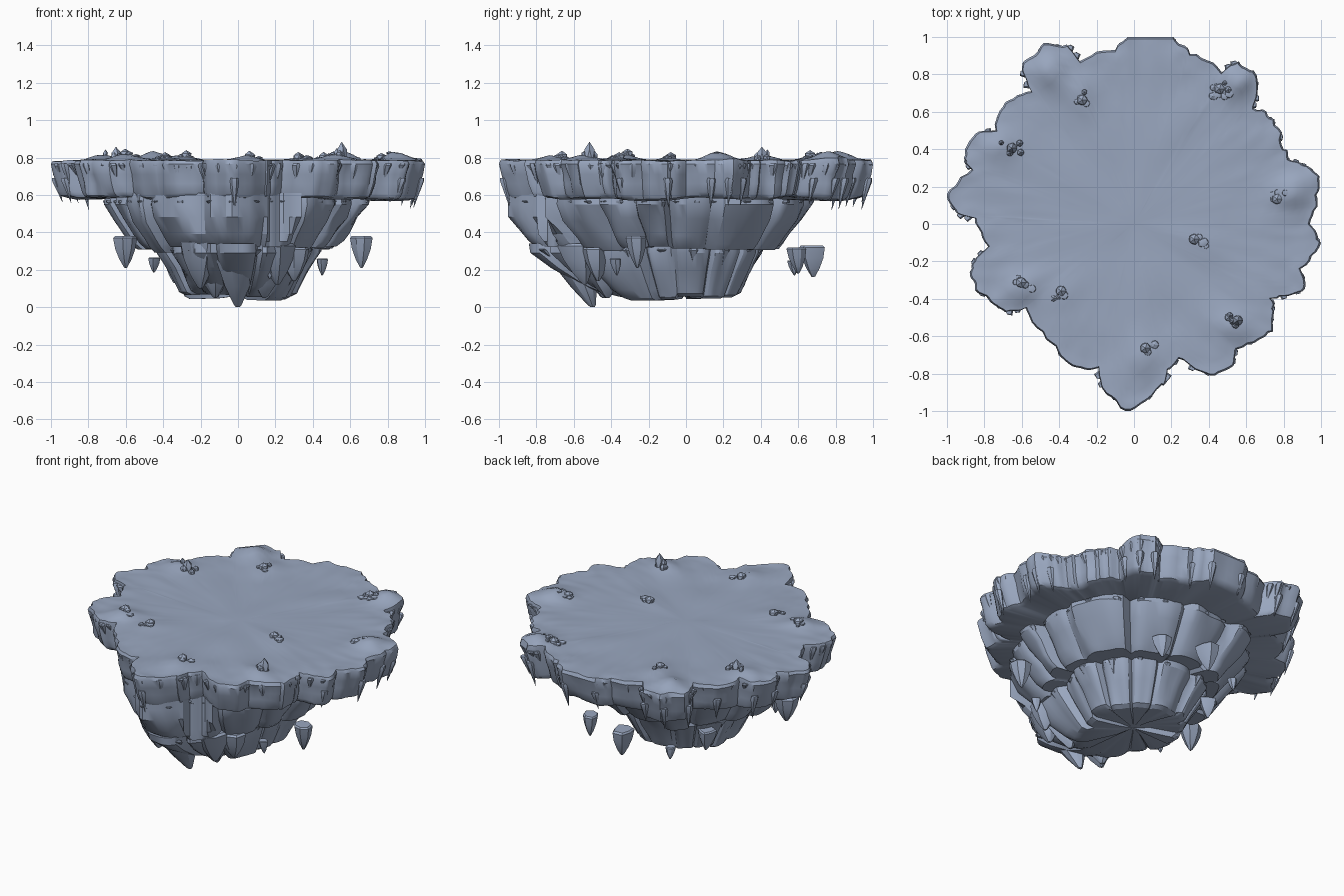
import bpy, bmesh, math, random
from mathutils import Vector, noise

if "Cube" in bpy.data.objects:
    bpy.data.objects.remove(bpy.data.objects["Cube"])

random.seed(4)
stone = bpy.data.materials.new("blue_grey_stone")
stone.diffuse_color = (0.32, 0.385, 0.52, 1)
stone.use_nodes = True
stone.node_tree.nodes["Principled BSDF"].inputs["Base Color"].default_value = stone.diffuse_color

# Plateau rim seen from above, counter-clockwise
RIM = [(1, -.1), (.94, 0), (.98, .14), (.99, .24), (.93, .31), (.84, .34), (.8, .4), (.75, .56),
       (.64, .62), (.66, .7), (.64, .82), (.56, .87), (.47, .81), (.3, .91), (.21, 1), (-.02, 1),
       (-.1, .93), (-.29, .87), (-.36, .96), (-.5, .95), (-.6, .83), (-.55, .71), (-.69, .65),
       (-.74, .5), (-.85, .48), (-.91, .35), (-.87, .29), (-1, .16), (-.95, .06), (-.85, .03),
       (-.78, -.12), (-.87, -.22), (-.85, -.32), (-.78, -.4), (-.69, -.47), (-.58, -.45),
       (-.44, -.64), (-.33, -.76), (-.19, -.77), (-.17, -.88), (-.02, -1), (.15, -.86),
       (.18, -.78), (.24, -.72), (.41, -.81), (.53, -.76), (.55, -.67), (.72, -.58),
       (.75, -.47), (.73, -.4), (.9, -.36), (.89, -.24)]
MOUNDS = [(-.45, .82, .05), (.55, .76, .05), (.84, .17, .045), (-.6, -.33, .04), (.53, -.55, .03),
          (-.72, .42, .03), (-.3, .7, .03), (.05, -.72, .03), (.32, -.08, .015), (-.38, -.37, .015)]


def finish(bm, name, angle=35):
    bmesh.ops.recalc_face_normals(bm, faces=bm.faces)
    me = bpy.data.meshes.new(name)
    bm.to_mesh(me)
    bm.free()
    me.materials.append(stone)
    me.shade_smooth()
    me.set_sharp_from_angle(angle=math.radians(angle))
    ob = bpy.data.objects.new(name, me)
    bpy.context.collection.objects.link(ob)
    return ob


def loft(bm, rings):
    """Skin a stack of equal-length rings and cap both ends."""
    loops = [[bm.verts.new(p) for p in ring] for ring in rings]
    n = len(loops[0])
    for a, b in zip(loops, loops[1:]):
        for i in range(n):
            bm.faces.new((a[i], a[(i + 1) % n], b[(i + 1) % n], b[i]))
    for loop, ring in ((loops[0], rings[0]), (loops[-1], rings[-1])):
        c = bm.verts.new(sum((Vector(p) for p in ring), Vector()) / n)
        for i in range(n):
            bm.faces.new((loop[i], loop[(i + 1) % n], c))


def rough_rim(steps=6):
    """Rim points with bulging, chipped lumps between the corners."""
    pts = []
    for i, p in enumerate(RIM):
        a, b = Vector(p), Vector(RIM[(i + 1) % len(RIM)])
        for k in range(steps):
            q = a.lerp(b, k / steps)
            chip = .03 * noise.noise(Vector((q.x * 16, q.y * 16, 0)))
            chip += .012 * math.sin(math.pi * k / steps)
            pts.append(q * (1 + chip * (k > 0)))
    return [Vector((max(-1, min(1, p.x)), max(-1, min(1, p.y)))) for p in pts]


rim = rough_rim()


def rim_radius(th):
    d = Vector((math.cos(th), math.sin(th)))
    return max(rim, key=lambda p: p.normalized().dot(d)).length


def top_z(x, y):
    z = .785 + .008 * noise.noise(Vector((x * 5, y * 5, 3)))
    z += .008 * noise.noise(Vector((x * 14, y * 14, 5))) * min(1, (x * x + y * y))
    return z + sum(h * math.exp(-((x - a) ** 2 + (y - b) ** 2) / .007) for a, b, h in MOUNDS)


# Plateau: walkable top, cliff wall and underside
rings = []
for s in (.12, .25, .38, .5, .6, .7, .77, .83, .88, .92, .95, .975, .99):
    rings.append([(p.x * s, p.y * s, top_z(p.x * s, p.y * s)) for p in rim])
for z, s in ((.765, 1), (.71, .99), (.66, .98), (.61, .965), (.59, .95), (.58, .92), (.59, .5)):
    ring = []
    for p in rim:
        k = s + .015 * (noise.noise(Vector((p.x * 9, p.y * 9, z * 12))) - .5) * (z < .75)
        dz = .025 * noise.noise(Vector((p.x * 4, p.y * 4, 7))) * (z < .65)
        ring.append((p.x * k, p.y * k, z + dz))
    rings.append(ring)
bm = bmesh.new()
loft(bm, rings)
finish(bm, "plateau")


# Lower cliff tiers, made of side-by-side rock columns
def tier(name, columns, profile, power, limit):
    widths = [random.uniform(.6, 1.5) for _ in range(columns)]
    th, samples = -math.pi / 2 - .5 * widths[0] / sum(widths) * math.tau, []
    for j, w in enumerate(widths):
        step, off = w / sum(widths) * math.tau, random.uniform(-.05, .05) if j else .04
        drop = random.uniform(-.025, .02)
        for k in range(10):
            t = k / 10
            samples.append((th + step * t, 1.01 + off - .08 * abs(2 * t - 1) ** 5, drop))
        th += step
    rings = []
    for z, base, ext in profile:
        ring = []
        for a, g, d in samples:
            r = (base + ext * max(0, -math.sin(a)) ** power) * g
            r *= 1 + .05 * noise.noise(Vector((math.cos(a) * 5, math.sin(a) * 5, z * 7)))
            r = min(r, limit * rim_radius(a))
            ring.append((r * math.cos(a), r * math.sin(a), z + d * (z < profile[0][0] - .1)))
        rings.append(ring)
    bm = bmesh.new()
    loft(bm, rings)
    finish(bm, name, 28)
    return rings[1]


mid_edge = tier("middle_tier", 16, [(.61, .68, .26), (.55, .69, .26), (.47, .645, .26),
                (.38, .57, .26), (.34, .54, .26), (.31, .51, .25), (.315, .3, .1)], 5, .95)
low_edge = tier("lower_tier", 14, [(.34, .42, .38), (.29, .42, .37), (.2, .37, .31),
                (.11, .32, .22), (.07, .3, .14), (.055, .27, .1), (.06, .1, .02)], 5, .9)


def rock(bm, x, y, top, w, d, h, lean=0, n=7):
    """Flat-topped angular rock tapering to a blunt point."""
    rad = [random.uniform(.8, 1.15) for _ in range(n)]
    turn = random.uniform(0, 1)
    rings = []
    for t, s in ((0, .85), (.06, 1), (.4, .84), (.72, .52), (.97, .16), (1, .08)):
        rings.append([(x + w / 2 * s * r * math.cos(i * math.tau / n + turn),
                       y + lean * t + d / 2 * s * r * math.sin(i * math.tau / n + turn),
                       top - h * t) for i, r in enumerate(rad)])
    loft(bm, rings)


# Stacked prow boulders under the front
bm = bmesh.new()
rock(bm, 0, -.68, .39, .27, .3, .39, .18, 9)
rock(bm, 0, -.77, .6, .34, .32, .36, .12, 9)
for x, y, top, w, h in ((-.2, -.6, .36, .22, .26), (.21, -.6, .34, .2, .22),
                        (-.12, -.5, .3, .24, .25), (.14, -.48, .3, .24, .25)):
    rock(bm, x, y, top, w, w, h, .06)
finish(bm, "prow_boulders", 28)

# Loose rocks floating around the base
for x, y, top, w, h in ((-.6, -.2, .38, .14, .17), (-.29, .57, .25, .06, .08),
                        (-.45, -.3, .265, .06, .08), (-.34, .27, .26, .11, .13),
                        (.17, -.57, .23, .05, .08), (.3, -.48, .32, .15, .18),
                        (.45, -.38, .26, .06, .09), (.66, -.27, .38, .12, .17),
                        (-.01, .67, .33, .14, .17), (.28, .59, .32, .11, .14)):
    bm = bmesh.new()
    rock(bm, x, y, top, w, w, h, .01)
    finish(bm, "floating_rock", 28)


# Dripping stone teeth, flattened against the edges
def spike(bm, x, y, top, wide, h, slope=.04, n=6):
    out = Vector((x, y)).normalized()
    side = Vector((-out.y, out.x))
    rings = []
    for t, s in ((0, .8), (.1, 1), (.35, .75), (.65, .4), (1, .03)):
        ring = []
        for i in range(n):
            a = i * math.tau / n
            p = Vector((x, y)) * (1 - slope * t) + s * (side * wide * math.cos(a) + out * .022 * math.sin(a))
            ring.append((p.x, p.y, top - h * t))
        rings.append(ring)
    loft(bm, rings)


bm = bmesh.new()
for i in range(0, len(rim), 3):
    p = rim[i] * .978
    spike(bm, p.x, p.y, .768, random.uniform(.025, .04), random.uniform(.06, .15))
    if p.length > .92 and i % 2 == 0:
        spike(bm, p.x, p.y, .69, .026, random.uniform(.12, .17))
finish(bm, "rim_teeth")

bm = bmesh.new()
for edge, top, step in ((mid_edge, .57, 4), (low_edge, .31, 9)):
    for x, y, z in edge[::step]:
        spike(bm, x * .985, y * .985, top, random.uniform(.022, .035), random.uniform(.04, .09), .07)
finish(bm, "tier_teeth")

# Pebble and crystal clusters on top: x, y, tallest height, count
bm = bmesh.new()
for cx, cy, h, count in ((.46, .72, .035, 11), (-.27, .67, .03, 5), (-.66, .41, .06, 5),
                         (.77, .14, .025, 5), (.33, -.08, .03, 6), (.55, -.51, .075, 6),
                         (.06, -.66, .035, 5), (-.6, -.31, .03, 5), (-.38, -.36, .03, 5)):
    for k in range(count):
        spread = .01 if k == 0 else .055
        x, y = cx + random.uniform(-spread, spread), cy + random.uniform(-spread, spread) * .7
        hh = h if k == 0 else h * random.uniform(.3, .55)
        r = .032 if k == 0 else random.uniform(.014, .026)
        res = bmesh.ops.create_icosphere(bm, subdivisions=1, radius=1)
        for v in res["verts"]:
            v.co = Vector((x + v.co.x * r, y + v.co.y * r, top_z(x, y) + v.co.z * hh))
finish(bm, "pebble_clusters", 30)
